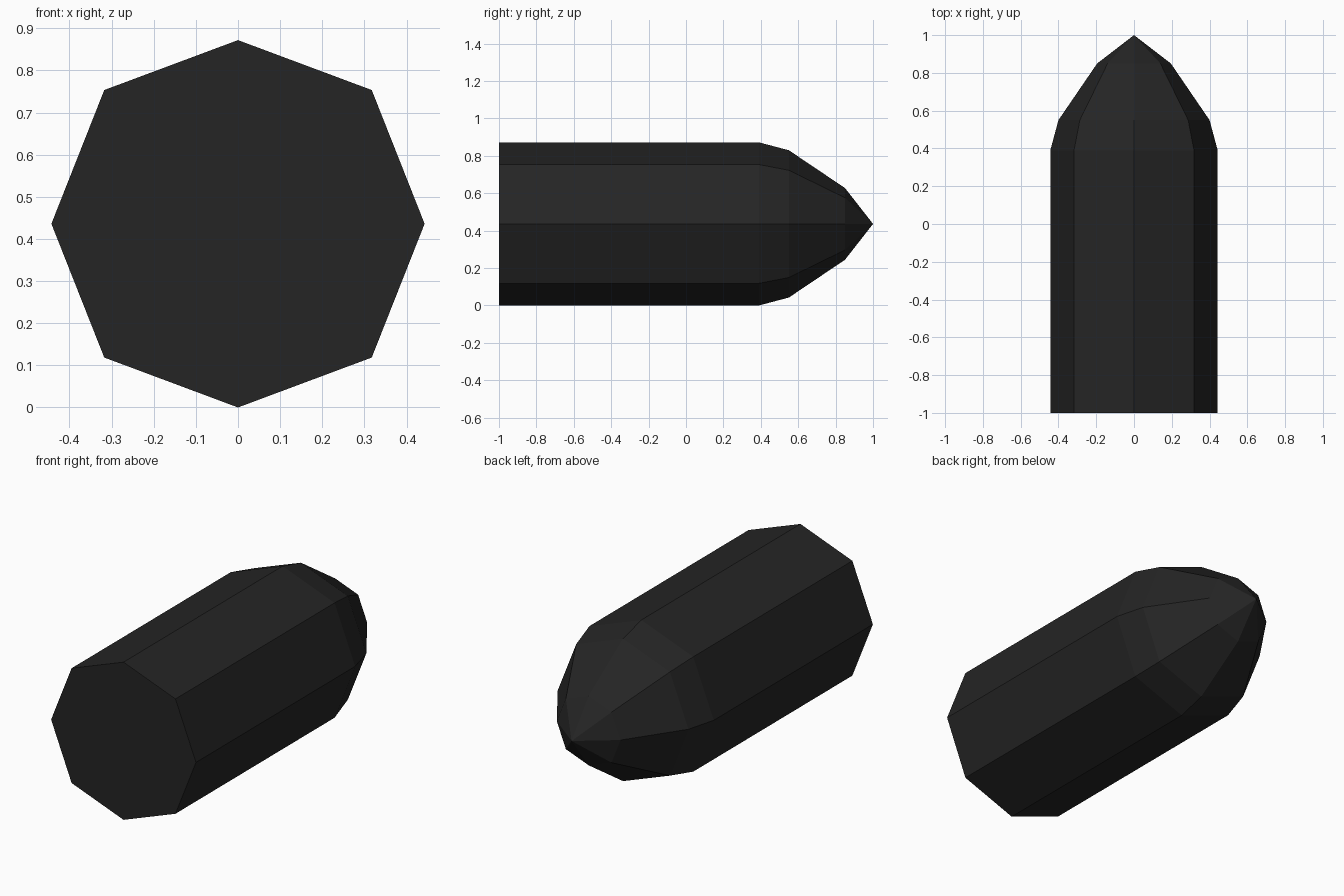
import bpy, bmesh

if "Cube" in bpy.data.objects:
    bpy.data.objects.remove(bpy.data.objects["Cube"])

# Dark casing colour
mat = bpy.data.materials.new("charcoal black")
mat.diffuse_color = (0.018, 0.018, 0.018, 1)
mat.use_nodes = True
mat.node_tree.nodes["Principled BSDF"].inputs["Base Color"].default_value = mat.diffuse_color

# Octagonal cross-section (x, z offsets from the axis)
A, H, D = 0.443, 0.436, 0.3175
section = [(A, 0), (D, D), (0, H), (-D, D), (-A, 0), (-D, -D), (0, -H), (D, -D)]

# Stations along the length: (y, scale of the cross-section)
stations = [(-1.0, 1.0), (0.39, 1.0), (0.55, 0.903), (0.85, 0.44)]

bm = bmesh.new()
rings = [[bm.verts.new((x * s, y, H + z * s)) for x, z in section] for y, s in stations]

# Barrel and tapered nose bands
for a, b in zip(rings, rings[1:]):
    for i in range(8):
        j = (i + 1) % 8
        bm.faces.new((a[i], a[j], b[j], b[i]))

# Pointed tip and flat base
tip = bm.verts.new((0, 1.0, H))
for i in range(8):
    bm.faces.new((rings[-1][i], rings[-1][(i + 1) % 8], tip))
bm.faces.new(rings[0])
bmesh.ops.recalc_face_normals(bm, faces=bm.faces)

mesh = bpy.data.meshes.new("pointed_slug")
bm.to_mesh(mesh)
bm.free()
mesh.materials.append(mat)
obj = bpy.data.objects.new("pointed_slug", mesh)
bpy.context.collection.objects.link(obj)
